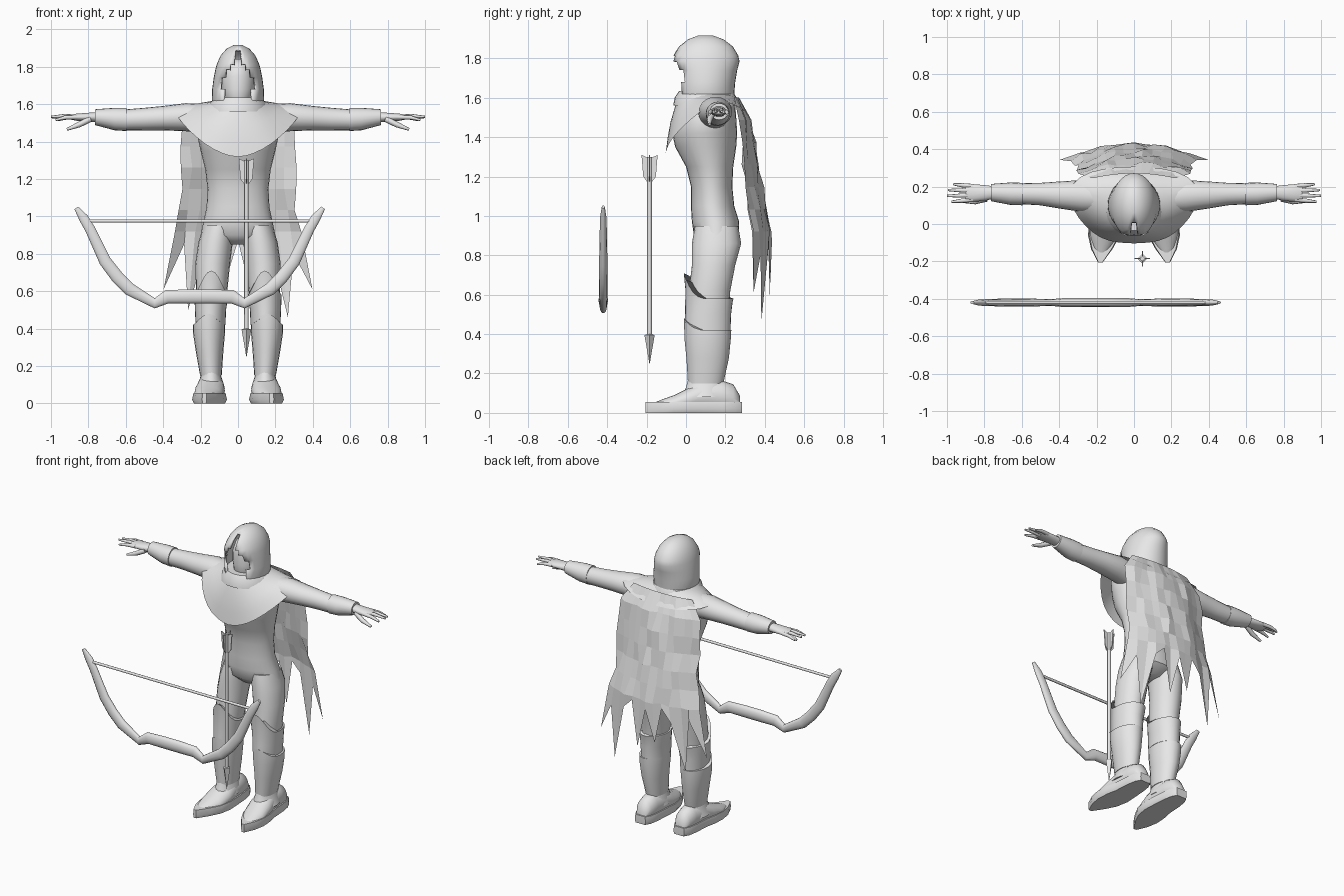
import bpy, bmesh, math, random
from mathutils import Vector

random.seed(4)
if "Cube" in bpy.data.objects:
    bpy.data.objects.remove(bpy.data.objects["Cube"], do_unlink=True)

grey = bpy.data.materials.new("plain_grey")
grey.use_nodes = True
grey.diffuse_color = (0.8, 0.8, 0.8, 1)
grey.node_tree.nodes["Principled BSDF"].inputs["Base Color"].default_value = (0.8, 0.8, 0.8, 1)


def finish(ob, angle=50, mirror=False):
    """Material, shading and optional mirror across x."""
    ob.data.materials.append(grey)
    bpy.ops.object.select_all(action='DESELECT')
    ob.select_set(True)
    bpy.context.view_layer.objects.active = ob
    if ob.type == 'CURVE':
        bpy.ops.object.convert(target='MESH')
        ob = bpy.context.object
    if angle:
        bpy.ops.object.shade_smooth_by_angle(angle=math.radians(angle))
    if mirror:
        ob.modifiers.new("mirror", 'MIRROR').use_clip = True
    return ob


def build(name, bm, **kw):
    bmesh.ops.recalc_face_normals(bm, faces=bm.faces)
    me = bpy.data.meshes.new(name)
    bm.to_mesh(me)
    bm.free()
    ob = bpy.data.objects.new(name, me)
    bpy.context.collection.objects.link(ob)
    return finish(ob, **kw)


def skin(rows, closed=True, caps=True):
    """Bridge rows of points with quads."""
    bm = bmesh.new()
    vs = [[bm.verts.new(p) for p in row] for row in rows]
    n = len(vs[0])
    for a, b in zip(vs, vs[1:]):
        for i in range(n if closed else n - 1):
            j = (i + 1) % n
            bm.faces.new((a[i], a[j], b[j], b[i]))
    if closed and caps:
        bm.faces.new(vs[0])
        bm.faces.new(vs[-1])
    return bm


def ring(axis, pos, c1, c2, r1, r2, n=20, peak=0):
    """Ellipse across an axis; peak lifts its front side into a point."""
    pts = []
    for i in range(n):
        a = math.tau * i / n
        u, v = c1 + r1 * math.cos(a), c2 + r2 * math.sin(a)
        p = pos + peak * max(0, -math.sin(a)) ** 3
        pts.append({'x': (p, u, v), 'y': (u, p, v), 'z': (u, v, p)}[axis])
    return pts


def loft(name, axis, rings, n=20, mirror=False, angle=50):
    return build(name, skin([ring(axis, *r[:5], n, *r[5:]) for r in rings]),
                 mirror=mirror, angle=angle)


def tube(name, points, radius, radii=None, mirror=False, res=2):
    cu = bpy.data.curves.new(name, 'CURVE')
    cu.dimensions = '3D'
    cu.bevel_depth, cu.bevel_resolution, cu.use_fill_caps = radius, res, True
    sp = cu.splines.new('POLY')
    sp.points.add(len(points) - 1)
    for i, p in enumerate(points):
        sp.points[i].co = (*p, 1)
        sp.points[i].radius = radii[i] if radii else 1
    ob = bpy.data.objects.new(name, cu)
    bpy.context.collection.objects.link(ob)
    return finish(ob, mirror=mirror)


def lerp(table, t):
    for (a, u), (b, v) in zip(table, table[1:]):
        if a >= t >= b:
            return u + (v - u) * (a - t) / (a - b)
    return table[0][1] if t > table[0][0] else table[-1][1]


# Torso and legs: height, centre x, centre y, half width, half depth
loft("torso", 'z', [(.85, 0, .15, .06, .06), (.9, 0, .155, .2, .115), (.97, 0, .15, .185, .12),
                    (1.05, 0, .135, .168, .11), (1.15, 0, .13, .163, .105), (1.25, 0, .12, .175, .12),
                    (1.35, 0, .1, .2, .155), (1.42, 0, .095, .215, .165), (1.5, 0, .1, .235, .155),
                    (1.56, 0, .12, .2, .13), (1.64, 0, .12, .08, .08)], 28)
loft("legs", 'z', [(.95, .1, .155, .085, .11), (.86, .12, .155, .092, .125), (.75, .135, .14, .093, .11),
                   (.62, .14, .12, .085, .105), (.5, .145, .11, .075, .105), (.3, .15, .11, .066, .1),
                   (.16, .145, .1, .05, .085), (.08, .145, .11, .05, .08)], mirror=True)
loft("shin_guards", 'z', [(.15, .145, .1, .058, .09), (.28, .152, .11, .074, .108),
                          (.38, .155, .11, .086, .118), (.42, .155, .11, .086, .12, .06)], mirror=True)
loft("knee_guards", 'z', [(.42, .147, .11, .08, .116, .04), (.5, .147, .112, .083, .117),
                          (.565, .143, .117, .09, .12, .06), (.58, .143, .115, .09, .126, .13)],
     28, mirror=True)

# Pointed shoes with a thin flared sole
shoe = [(-.2, .18, .01, .03), (-.13, .172, .05, .06), (-.06, .16, .075, .085), (.02, .15, .08, .125),
        (.08, .145, .072, .155), (.18, .145, .065, .16), (.24, .145, .055, .14), (.275, .145, .035, .08)]
loft("shoes", 'y', [(y, x, h / 2 + .005, w, h / 2) for y, x, w, h in shoe], mirror=True)
sole = []
for z, grow in ((.0, 1.0), (.02, 1.14), (.055, 1.04)):
    side = [(x + w * grow, y * (1 + .03 * grow), z) for y, x, w, h in shoe]
    sole.append(side + [(x - w * grow, y * (1 + .03 * grow), z) for y, x, w, h in reversed(shoe)])
build("soles", skin(sole), mirror=True)
build("shoe_flaps", skin([ring('z', .08, .148, .09, .078, .11), ring('z', .13, .145, .1, .06, .1),
                          ring('z', .155, .145, .1, .052, .088, 20, .02)]), mirror=True)

# Arms and bracers: x, centre y, centre z, half depth, half height
loft("arms", 'x', [(.16, .14, 1.52, .08, .08), (.28, .15, 1.53, .085, .075), (.4, .155, 1.525, .072, .065),
                   (.5, .16, 1.52, .06, .06), (.62, .162, 1.515, .055, .055), (.76, .165, 1.53, .04, .034)],
     mirror=True)
loft("bracers", 'x', [(.595, .16, 1.518, .06, .062), (.66, .162, 1.52, .06, .06),
                      (.765, .168, 1.53, .046, .042)], mirror=True)
loft("palms", 'x', [(.755, .168, 1.53, .034, .028), (.8, .166, 1.53, .042, .024),
                    (.86, .166, 1.53, .047, .02), (.9, .166, 1.53, .04, .012)], 14, mirror=True)
for k, (y, reach, dz) in enumerate([(-.036, .975, -.012), (-.012, 1.0, .004), (.012, .995, .002), (.036, .965, -.014)]):
    tube(f"fingers_{k + 1}", [(.86, .166 + y, 1.53), (.92, .166 + y * 1.15, 1.535 + dz / 2),
                              (reach, .166 + y * 1.3, 1.528 + dz)], .012, (1, .95, .5), True)
tube("thumbs", [(.79, .135, 1.52), (.85, .12, 1.49), (.915, .12, 1.465)], .015, (1.1, 1, .5), True)

# Hood shell with an open front
bm = skin([ring('z', *r, 32) for r in
           [(1.57, 0, .1, .125, .14), (1.62, 0, .1, .14, .145), (1.68, 0, .1, .138, .15),
            (1.74, 0, .1, .13, .16), (1.785, 0, .097, .121, .175), (1.815, 0, .099, .113, .166),
            (1.86, 0, .1, .093, .138), (1.895, 0, .1, .062, .093), (1.915, 0, .1, .025, .04)]])
gap = [(1.9, .0), (1.8, .035), (1.77, .075), (1.7, .095), (1.6, .075), (1.5, .07)]
mouth = []
for f in bm.faces:
    c = f.calc_center_median()
    if len(f.verts) == 4 and c.y < .06 and abs(c.x) < lerp(gap, c.z):
        mouth.append(f)
bmesh.ops.delete(bm, geom=mouth, context='FACES')
hood = build("hood", bm, angle=60)
thick = hood.modifiers.new("cloth", 'SOLIDIFY')
thick.thickness, thick.offset = .014, -1
loft("face", 'z', [(1.58, 0, .1, .05, .07), (1.62, 0, .09, .07, .085), (1.68, 0, .1, .088, .095),
                   (1.75, 0, .105, .09, .1), (1.81, 0, .11, .07, .09), (1.84, 0, .11, .03, .04)], 20)
loft("cowl", 'z', [(1.56, 0, .1, .165, .165), (1.6, 0, .1, .155, .158), (1.635, 0, .1, .125, .135)], 28)

# Shoulder mantle: half outline from front to back, then mirrored
hem = [(0, -.105, 1.31), (.09, -.1, 1.335), (.18, -.08, 1.385), (.265, -.01, 1.46),
       (.325, .07, 1.53), (.355, .17, 1.595), (.3, .26, 1.56), (.16, .3, 1.53), (0, .31, 1.52)]
middle = [(0, -.085, 1.48), (.07, -.08, 1.49), (.14, -.055, 1.515), (.19, 0, 1.55),
          (.235, .07, 1.585), (.25, .15, 1.605), (.22, .21, 1.6), (.12, .26, 1.59), (0, .27, 1.585)]
neck = []
for i in range(9):
    a = math.pi * i / 8
    neck.append((.125 * math.sin(a), .1 - .135 * math.cos(a), 1.62))
mantle = build("mantle", skin([neck, middle, hem], closed=False), mirror=True, angle=60)
mantle.modifiers.new("soft", 'SUBSURF').levels = 1
mantle.modifiers["soft"].render_levels = 1

# Tattered cape, faceted, with a torn hem
depth = [(1.6, .27), (1.5, .32), (1.4, .345), (1.2, .38), (1.05, .405), (.85, .44), (.45, .42)]
width = [(1.6, .22), (1.5, .29), (1.4, .31), (1.1, .3), (.9, .335), (.6, .4)]
torn = [.61, .85, .5, .82, .9, .66, .87, .6, .9, .84, .46, .8, .61]
rows = []
for r in range(8):
    row = []
    for c, low in enumerate(torn):
        u = c / 6 - 1
        z = 1.6 + (.92 - 1.6) * r / 6 if r < 7 else low
        if r == 6:
            z = max(z, low + .03)
        x = u * lerp(width, z)
        y = lerp(depth, z) - .085 * u * u * min(1, (1.75 - z) * 2)
        if 0 < r < 7:
            x += random.uniform(-.01, .01)
            y += random.uniform(-.012, .012)
        row.append((x, y, z))
    rows.append(row)
build("cape", skin(rows, closed=False), angle=0)

# Bow: half limb about its own centre, mirrored along the path
half = [(.66, 1.045, .35), (.62, .99, .75), (.585, .93, .8), (.505, .76, .95), (.44, .675, 1),
        (.375, .61, 1), (.24, .535, .8), (.175, .57, 1.05), (.06, .572, 1.1)]
limb = [(-x, z, r) for x, z, r in half] + half[::-1]
bow = tube("bow", [(x, 0, z) for x, z, r in limb], .036, [r for x, z, r in limb], res=3)
bow.scale.y = .62
bow.location = (-.205, -.42, 0)
tube("bow_string", [(-.8, -.42, .975), (.39, -.42, .975)], .009)

# Arrow: shaft, four-sided head and crossed feathers
ax, ay = .045, -.185
tube("arrow_shaft", [(ax, ay, .36), (ax, ay, 1.3)], .012)
loft("arrow_head", 'z', [(.25, ax, ay, .001, .001), (.395, ax, ay, .026, .026),
                         (.4, ax, ay, .012, .012)], 4, angle=0)
bm = bmesh.new()
for k in range(4):
    d = Vector((math.cos(k * math.pi / 2), math.sin(k * math.pi / 2), 0))
    side = Vector((-d.y, d.x, 0)) * .003
    prof = [(0, 1.175), (.014, 1.175), (.032, 1.2), (.041, 1.31), (.01, 1.295), (0, 1.295)]
    ends = [[bm.verts.new(Vector((ax, ay, z)) + d * r + s) for r, z in prof] for s in (side, -side)]
    for e in ends:
        bm.faces.new(e)
    for i in range(len(prof)):
        j = (i + 1) % len(prof)
        bm.faces.new((ends[0][i], ends[0][j], ends[1][j], ends[1][i]))
build("arrow_feathers", bm, angle=0)
